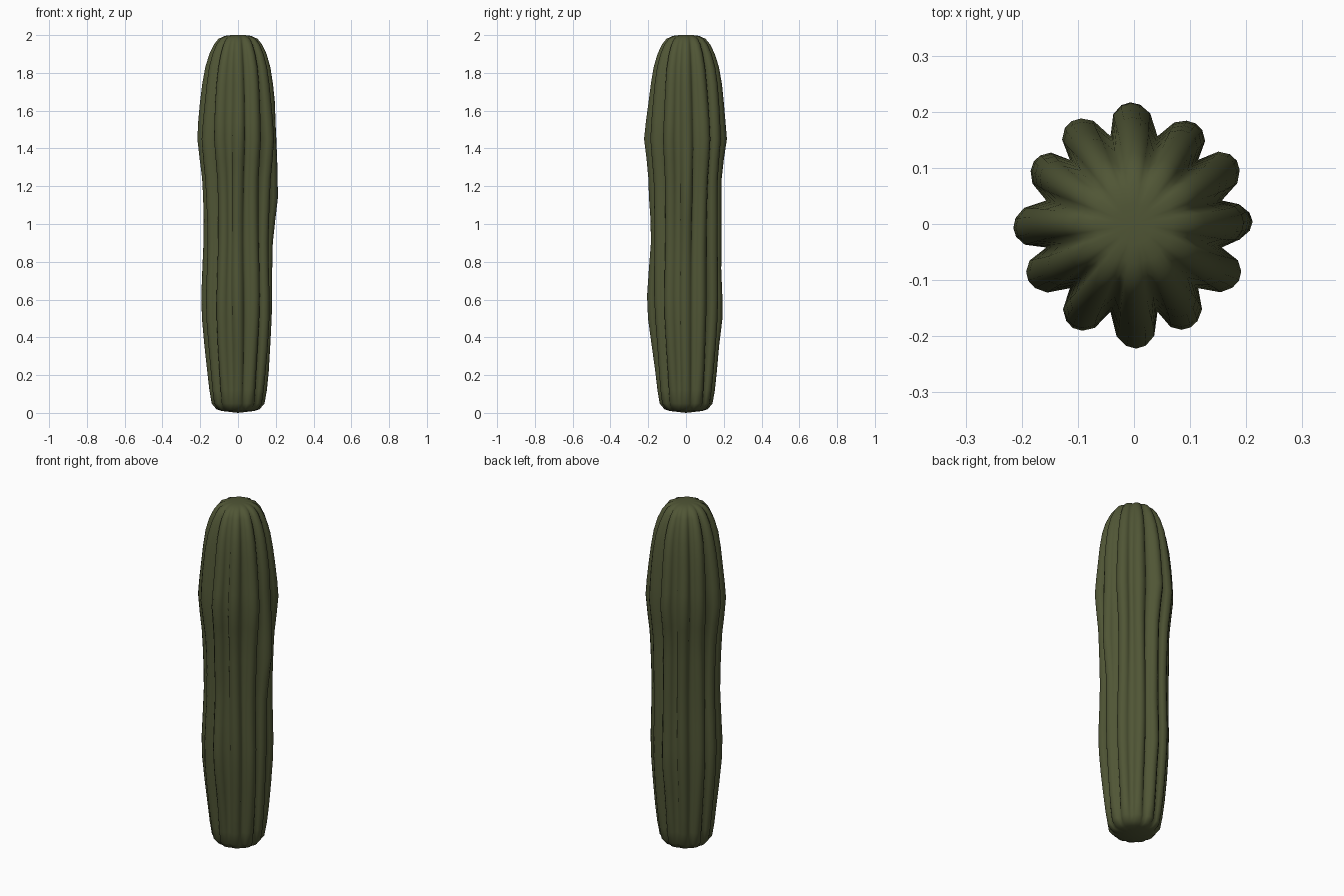
import bpy, bmesh, math, random

if "Cube" in bpy.data.objects:
    bpy.data.objects.remove(bpy.data.objects["Cube"])

random.seed(4)
RIBS = 12

# body profile: height, rib crest radius, valley depth as fraction of radius
PROFILE = [(0.010, 0.085, 0.03), (0.020, 0.115, 0.06), (0.050, 0.140, 0.12), (0.12, 0.152, 0.18),
           (0.22, 0.163, 0.22), (0.36, 0.176, 0.23), (0.50, 0.188, 0.24), (0.62, 0.192, 0.24),
           (0.76, 0.189, 0.24), (0.90, 0.185, 0.24), (1.02, 0.185, 0.24), (1.14, 0.187, 0.24),
           (1.24, 0.191, 0.24), (1.34, 0.202, 0.24), (1.45, 0.213, 0.24), (1.54, 0.208, 0.24),
           (1.64, 0.199, 0.23), (1.74, 0.188, 0.23), (1.83, 0.173, 0.22), (1.90, 0.152, 0.21),
           (1.95, 0.128, 0.18), (1.98, 0.104, 0.14), (1.996, 0.070, 0.07), (2.0, 0.035, 0.02)]

# local swellings: rib number, height, vertical spread, amount
SWELLS = [(0, 1.15, 0.16, 0.022), (0, 1.48, 0.1, -0.012), (0, 0.6, 0.3, -0.008),
          (3, 0.75, 0.12, -0.004), (9, 0.6, 0.25, 0.012), (9, 1.15, 0.15, 0.010),
          (9, 1.45, 0.10, 0.006), (3, 0.5, 0.12, 0.008), (3, 1.45, 0.08, 0.006)]

# rib cross-section: angle offset in degrees, share of valley depth
SECTION = [(-15, 1.0), (-9.5, 0.32), (-4.5, 0.07), (0, 0.0), (4.5, 0.07), (9.5, 0.32)]
waves = [(random.uniform(0, 6.28), random.uniform(5, 9), random.uniform(0, 6.28)) for _ in range(RIBS)]


def rib_point(rib, offset, share, z, radius, depth):
    phase, freq, twist = waves[rib]
    fade = min(1.0, z / 0.3, (2.0 - z) / 0.3)
    crest = radius + 0.003 * fade * math.sin(freq * z + phase)
    for r, height, spread, amount in SWELLS:
        if r == rib:
            crest += amount * fade * math.exp(-((z - height) / spread) ** 2)
    base = radius * (1 - depth)
    rad = crest + (base - crest) * share
    sway = 1.8 * fade * math.sin(4 * z + twist) * (1 - share)
    ang = math.radians(rib * 360 / RIBS + offset + sway)
    return (rad * math.cos(ang), rad * math.sin(ang), z)


# ribbed cactus column
bm = bmesh.new()
rings = []
for z, radius, depth in PROFILE:
    rings.append([bm.verts.new(rib_point(i, off, share, z, radius, depth))
                  for i in range(RIBS) for off, share in SECTION])
n = len(rings[0])
for a, b in zip(rings, rings[1:]):
    for i in range(n):
        j = (i + 1) % n
        bm.faces.new((a[i], a[j], b[j], b[i]))

# closed base and crown
bottom = bm.verts.new((0, 0, 0))
top = bm.verts.new((0, 0, 2.0))
for i in range(n):
    j = (i + 1) % n
    bm.faces.new((bottom, rings[0][j], rings[0][i]))
    bm.faces.new((top, rings[-1][i], rings[-1][j]))
for f in bm.faces:
    f.smooth = True

mesh = bpy.data.meshes.new("cactus_column")
bm.to_mesh(mesh)
bm.free()
cactus = bpy.data.objects.new("cactus_column", mesh)
bpy.context.collection.objects.link(cactus)

green = bpy.data.materials.new("dark olive green")
green.diffuse_color = (0.08, 0.092, 0.036, 1)
green.use_nodes = True
green.node_tree.nodes["Principled BSDF"].inputs["Base Color"].default_value = green.diffuse_color
mesh.materials.append(green)
